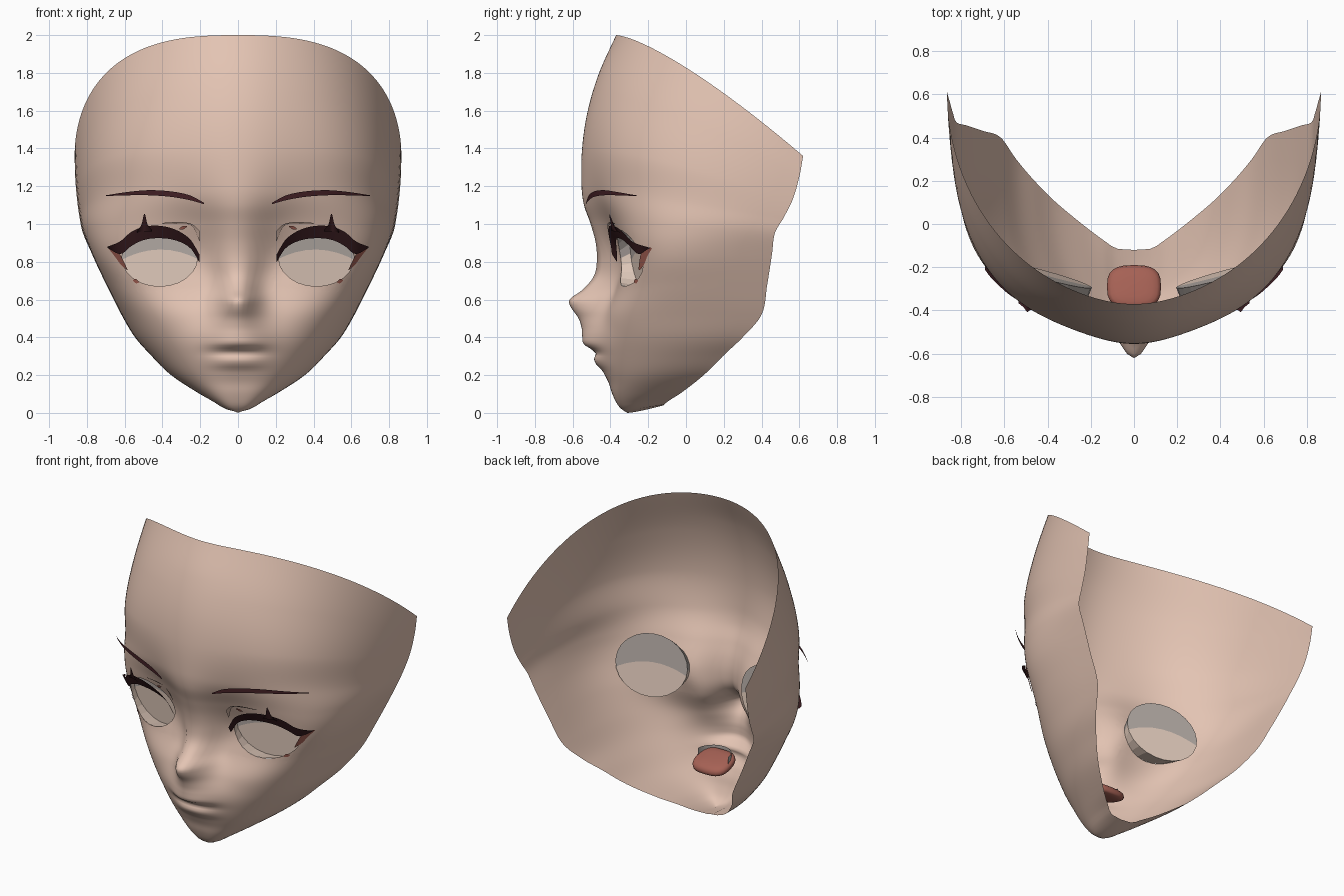
import bpy, bmesh, math
from mathutils import Vector
from mathutils.bvhtree import BVHTree

if "Cube" in bpy.data.objects:
    bpy.data.objects.remove(bpy.data.objects["Cube"])


def material(name, rgb):
    m = bpy.data.materials.new(name)
    m.diffuse_color = (*rgb, 1)
    m.use_nodes = True
    m.node_tree.nodes["Principled BSDF"].inputs["Base Color"].default_value = m.diffuse_color
    return m


SKIN = material("skin", (0.77, 0.55, 0.45))
LASH = material("dark lash", (0.045, 0.013, 0.016))
BROW = material("brow maroon", (0.055, 0.014, 0.018))
RED = material("mouth red", (0.38, 0.12, 0.09))
SHADE = material("eye grey", (0.47, 0.42, 0.39))
WHITE = material("eye pale", (0.80, 0.63, 0.53))


def interp(keys, x):
    """Smooth cubic interpolation through rows keyed by their first value."""
    n = len(keys)
    i = max(0, min(n - 2, sum(1 for k in keys if k[0] <= x) - 1))
    a, b = keys[i], keys[i + 1]
    p, q = keys[max(i - 1, 0)], keys[min(i + 2, n - 1)]
    h = b[0] - a[0]
    t = (x - a[0]) / h
    out = []
    for k in range(1, len(a)):
        m0 = (b[k] - p[k]) / (b[0] - p[0]) * h
        m1 = (q[k] - a[k]) / (q[0] - a[0]) * h
        out.append((2*t**3 - 3*t**2 + 1) * a[k] + (t**3 - 2*t**2 + t) * m0
                   + (3*t**2 - 2*t**3) * b[k] + (t**3 - t**2) * m1)
    return out


def finish(name, bm, mats, mirror=True, smooth=True):
    me = bpy.data.meshes.new(name)
    bm.to_mesh(me)
    bm.free()
    for m in mats:
        me.materials.append(m)
    for p in me.polygons:
        p.use_smooth = smooth
    ob = bpy.data.objects.new(name, me)
    bpy.context.collection.objects.link(ob)
    if mirror:
        mod = ob.modifiers.new("mirror", 'MIRROR')
        mod.merge_threshold = 0.0005
    return ob


# Face centre line: height, depth
CENTRE = [(0, -.31), (.015, -.335), (.04, -.36), (.1, -.39), (.16, -.41), (.22, -.44), (.3, -.475),
          (.36, -.51), (.42, -.542), (.5, -.570), (.56, -.61), (.6, -.617), (.65, -.55),
          (.72, -.49), (.8, -.472), (.9, -.478), (1.0, -.505), (1.1, -.54), (1.2, -.553),
          (1.4, -.55), (1.6, -.52), (1.8, -.46), (2, -.37)]
# Lip relief added to the centre line
LIPS = [(0, 0), (.1, 0), (.2, 0), (.225, -.002), (.26, -.02), (.29, -.017), (.313, .006), (.34, -.008),
        (.365, -.030), (.41, -.012), (.45, 0), (.6, 0), (2, 0)]
# Cross-sections: centre height, front depth, ridge width, roundness, half width, back depth, rim height
BODY = [(0, -.31, .15, 2.6, 0, -.12, .04), (.015, -.335, .15, 3, .075, -.115, .045),
        (.04, -.36, .15, 3, .12, -.09, .065), (.1, -.39, .15, 2.7, .215, -.02, .11),
        (.2, -.41, .2, 2.5, .36, .10, .205), (.3, -.43, .2, 2.5, .465, .205, .31),
        (.4, -.44, .17, 2.65, .545, .30, .40), (.52, -.425, .12, 3.0, .617, .40, .52),
        (.67, -.365, .10, 3.5, .697, .43, .68), (.83, -.335, .14, 3.9, .772, .455, .84),
        (1.0, -.395, .17, 3.2, .82, .47, .95), (1.17, -.47, .22, 2.65, .838, .515, 1.03),
        (1.4, -.493, .27, 2.55, .852, .565, 1.13), (1.7, -.455, .27, 2.25, .862, .60, 1.25),
        (2, -.355, .25, 2, .865, .62, 1.36)]

# Face shell: half surface lofted from the cross-sections
ROWS, COLS = 140, 44
bm = bmesh.new()
grid = []
for r in range(ROWS + 1):
    zc = 2 - 2 * r / ROWS
    front, ridge, n, width, back, rim = interp(BODY, zc)
    bump = interp(CENTRE, zc)[0] - front
    lips = interp(LIPS, zc)[0]
    row = []
    for c in range(COLS + 1):
        a = math.pi / 2 * (c / COLS) ** 1.4
        x = max(width, 0) * math.sin(a) ** (2 / n)
        s = 1 - max(math.cos(a), 0) ** (2 / n)
        y = (front + (back - front) * s + bump * math.exp(-(x / ridge) ** 2)
             + lips * math.exp(-(x / .14) ** 2.6))
        row.append(bm.verts.new((x, y, max(0, zc + (rim - zc) * s ** 1.3))))
    grid.append(row)
for r in range(ROWS):
    for c in range(COLS):
        bm.faces.new((grid[r][c], grid[r+1][c], grid[r+1][c+1], grid[r][c+1]))
tree = BVHTree.FromBMesh(bm)


def on_skin(x, z, off=0.0):
    hit = tree.ray_cast(Vector((x, -2, z)), Vector((0, 1, 0)))[0]
    return Vector((x, (hit.y if hit else -.1) - off, z))


# Eye openings: cut an oval prism through the shell
EX, EZ, RX, RZ, SIDES = .415, .82, .2, .15, 24


def ring(cx, cz, rx, rz):
    return [(cx + rx * math.cos(2 * math.pi * i / SIDES), cz + rz * math.sin(2 * math.pi * i / SIDES))
            for i in range(SIDES)]


oval = ring(EX, EZ, RX, RZ)
for i in range(SIDES):
    (x0, z0), (x1, z1) = oval[i], oval[(i + 1) % SIDES]
    near = [f for f in bm.faces if abs(f.calc_center_median().x - EX) < RX + .03
            and abs(f.calc_center_median().z - EZ) < RZ + .03]
    geom = set(near)
    for f in near:
        geom.update(f.edges)
        geom.update(f.verts)
    bmesh.ops.bisect_plane(bm, geom=list(geom), dist=1e-5, plane_co=(x0, 0, z0),
                           plane_no=(z1 - z0, 0, x0 - x1))


def inside(p):
    return all((p.x - oval[i][0]) * (oval[(i+1) % SIDES][1] - oval[i][1])
               - (p.z - oval[i][1]) * (oval[(i+1) % SIDES][0] - oval[i][0]) < 0 for i in range(SIDES))


bmesh.ops.delete(bm, geom=[f for f in bm.faces if inside(f.calc_center_median())], context='FACES')
finish("face_shell", bm, [SKIN])

# Eye sockets: rim wall and a recessed two-tone plate
bm = bmesh.new()


def plate(x, z):
    return bm.verts.new((x, -.29 + .27 * (x - .2) - .1 * (z - .82), z))


outer = [bm.verts.new(on_skin(x, z)) for x, z in oval]
inner = [plate(x, z) for x, z in ring(.415, .845, .22, .2)]
for i in range(SIDES):
    j = (i + 1) % SIDES
    f = bm.faces.new((outer[i], inner[i], inner[j], outer[j]))
    f.material_index = 0 if i < SIDES // 2 else 1
half = SIDES // 2
cols = []
for i in range(half + 1):
    top, low = inner[i], inner[-i % SIDES]
    x = top.co.x
    z = min(max(.865 - 1.3 * (x - .41) ** 2, low.co.z + .004), top.co.z - .004)
    mid = top if i in (0, half) else plate(x, z)
    cols.append((low, mid, top))
for a, b in zip(cols, cols[1:]):
    for k, mat in ((0, 1), (1, 0)):
        corners = list(dict.fromkeys((b[k], a[k], a[k+1], b[k+1])))
        if len(corners) > 2:
            bm.faces.new(corners).material_index = mat
finish("eye_sockets", bm, [SHADE, WHITE], smooth=False)


def ribbon(name, mat, keys, low_off, high_off, steps=24, depth=None):
    """Thin strip on the face: keys are x, lower z, upper z."""
    bm = bmesh.new()
    prev = None
    for i in range(steps + 1):
        x = keys[0][0] + (keys[-1][0] - keys[0][0]) * i / steps
        lo, hi = interp(keys, x)
        hi = max(hi, lo + .002)
        a, b = on_skin(x, lo, low_off), on_skin(x, hi, high_off)
        if depth:
            a.y = b.y = depth(x)
        pair = (bm.verts.new(a), bm.verts.new(b))
        if prev:
            bm.faces.new((prev[0], pair[0], pair[1], prev[1]))
        prev = pair
    return finish(name, bm, [mat])


# Brows, lashes and small lid details
ribbon("brows", BROW, [(.18, 1.105, 1.112), (.25, 1.125, 1.15), (.35, 1.143, 1.172),
                       (.47, 1.152, 1.179), (.58, 1.152, 1.17), (.70, 1.148, 1.152)],
       0, 0, depth=lambda x: -.542 + .4 * x**2 + .35 * x**4)
ribbon("upper_lashes", LASH, [(.205, .80, .84), (.25, .87, .915), (.32, .91, .965), (.41, .925, .99),
                              (.50, .915, .985), (.57, .88, .955), (.62, .84, .91), (.69, .873, .88)],
       .02, .04)
ribbon("lash_spikes", LASH, [(.455, .96, .968), (.48, .96, 1.0), (.495, .96, 1.055),
                             (.51, .96, 1.0), (.535, .955, .96)], .04, .055)
ribbon("lower_lash_corners", RED, [(.585, .755, .76), (.62, .785, .83), (.65, .825, .865),
                                   (.685, .87, .876)], .006, .012)
ribbon("lower_lash_dots", RED, [(.525, .69, .695), (.54, .686, .71), (.555, .698, .703)], .006, .006, 6)
ribbon("lid_dots", RED, [(.27, .985, .988), (.29, .972, .99), (.31, .972, .978)], .018, .018, 6)
ribbon("lid_creases", SKIN, [(.2, .90, .96), (.24, .985, .997), (.3, 1.0, 1.01), (.4, 1.0, 1.006)],
       .008, .012)

# Mouth interior behind the lips: squarish tongue pad and teeth arc
bm = bmesh.new()
bmesh.ops.create_uvsphere(bm, u_segments=24, v_segments=10, radius=1)
for v in bm.verts:
    x, y, z = (math.copysign(abs(c) ** .7, c) for c in v.co)
    v.co = (x * .125, -.29 + y * .10, .30 + z * .035 - .03 * y)
finish("mouth_interior", bm, [RED], mirror=False)
bm = bmesh.new()
arc = []
for i in range(13):
    a = math.pi * i / 12
    p = (.11 * math.cos(a), -.28 - .11 * math.sin(a))
    arc.append([bm.verts.new((*p, z)) for z in (.31, .365)])
for a, b in zip(arc, arc[1:]):
    bm.faces.new((a[0], a[1], b[1], b[0]))
finish("upper_teeth", bm, [SHADE], mirror=False)
